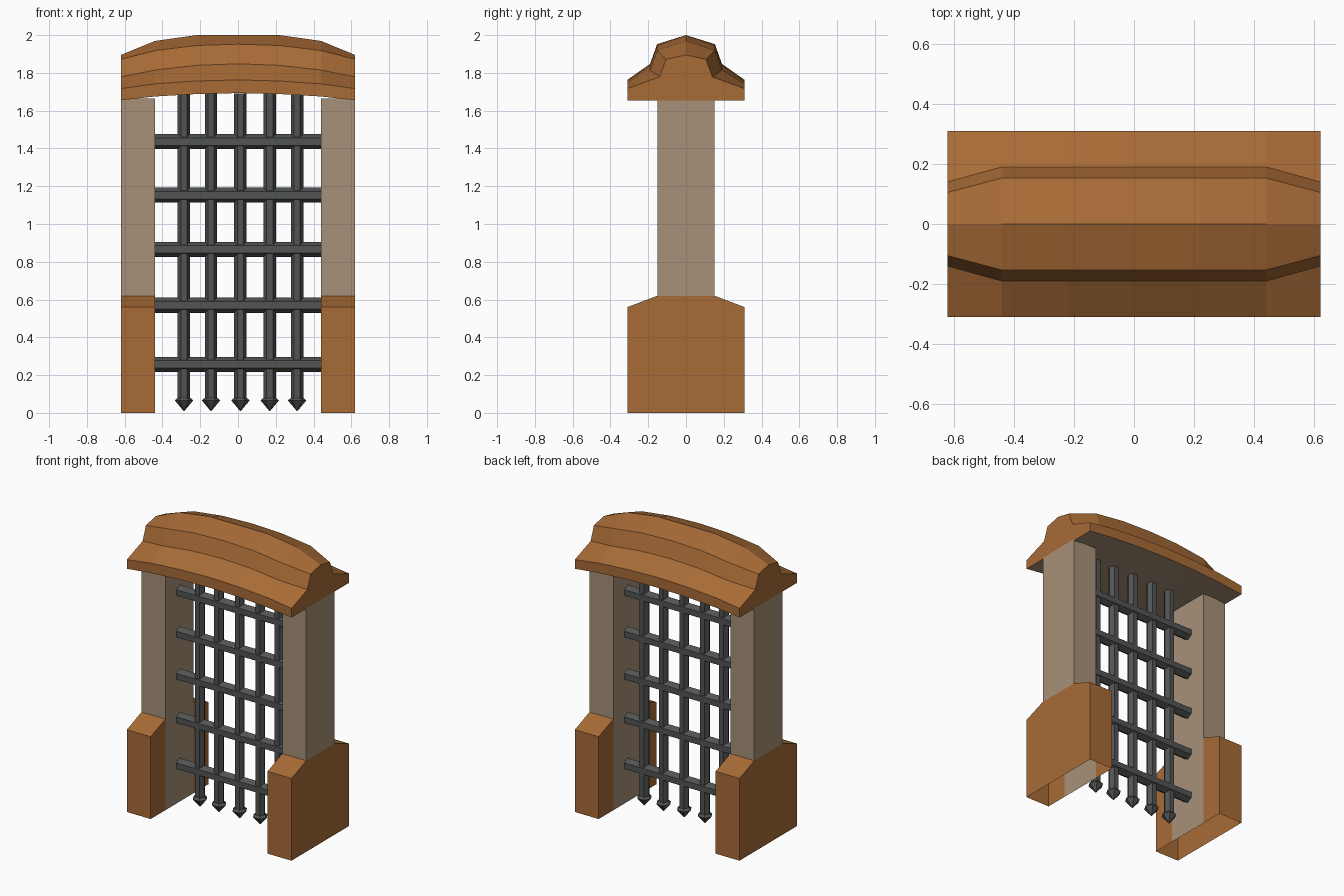
import bpy, bmesh, math

if "Cube" in bpy.data.objects:
    bpy.data.objects.remove(bpy.data.objects["Cube"])


def material(name, color):
    m = bpy.data.materials.new(name)
    m.diffuse_color = (*color, 1)
    m.use_nodes = True
    m.node_tree.nodes["Principled BSDF"].inputs["Base Color"].default_value = m.diffuse_color
    return m


ORANGE = material("orange clay", (0.39, 0.147, 0.037))
TAN = material("tan stone", (0.39, 0.285, 0.19))
IRON = material("dark iron", (0.085, 0.088, 0.088))


def finish(bm, name, mats, rule=None):
    bmesh.ops.remove_doubles(bm, verts=bm.verts, dist=1e-5)
    bmesh.ops.recalc_face_normals(bm, faces=bm.faces)
    for f in bm.faces:
        if rule:
            f.material_index = rule(f)
    me = bpy.data.meshes.new(name)
    bm.to_mesh(me)
    bm.free()
    for m in mats:
        me.materials.append(m)
    ob = bpy.data.objects.new(name, me)
    bpy.context.collection.objects.link(ob)
    return ob


def loft(bm, rings):
    """Skin closed rings of points and cap both ends."""
    vs = [[bm.verts.new(p) for p in r] for r in rings]
    n = len(vs[0])
    for a, b in zip(vs, vs[1:]):
        for i in range(n):
            j = (i + 1) % n
            bm.faces.new((a[i], a[j], b[j], b[i]))
    bm.faces.new(vs[0][::-1])
    bm.faces.new(vs[-1])


# Arched roof: (x, y and z of the moulding from eave bottom to ridge)
half = [
    (0.00, 0.19, 0.153, 1.693, 1.763, 1.848, 1.952, 2.00),
    (0.22, 0.19, 0.153, 1.688, 1.757, 1.840, 1.945, 2.00),
    (0.44, 0.19, 0.153, 1.675, 1.742, 1.815, 1.918, 1.969),
    (0.62, 0.14, 0.105, 1.655, 1.717, 1.779, 1.872, 1.895),
]
stations = [(-s[0], *s[1:]) for s in half[:0:-1]] + half
rings = []
for x, y1, y2, zb, ze, z1, z2, zt in stations:
    side = [(0.31, zb), (0.31, ze), (y1, z1), (y2, z2)]
    prof = side + [(0, zt)] + [(-y, z) for y, z in side[::-1]]
    rings.append([(x, y, z) for y, z in prof])
bm = bmesh.new()
loft(bm, rings)
finish(bm, "roof", [ORANGE, TAN], lambda f: 1 if f.normal.z < -0.9 else 0)

# Post with buttressed base, open underneath, mirrored to the other side
XI, XO, W, B, ZE, ZS, ZT = 0.44, 0.62, 0.152, 0.31, 0.56, 0.62, 1.665
bm = bmesh.new()


def face(pts, mat):
    bm.faces.new([bm.verts.new(p) for p in pts]).material_index = mat


face([(XO, y, z) for y, z in ((-B, 0), (B, 0), (B, ZE), (W, ZS), (-W, ZS), (-B, ZE))], 0)
face([(XO, y, z) for y, z in ((-W, ZS), (W, ZS), (W, ZT), (-W, ZT))], 1)
face([(XI, y, z) for y, z in ((-W, 0), (-W, ZS), (-W, ZT), (W, ZT), (W, ZS), (W, 0))], 1)
for s in (-1, 1):
    face([(XI, s * y, z) for y, z in ((W, 0), (B, 0), (B, ZE), (W, ZS))], 0)
    outline = [(B, 0), (B, ZE), (W, ZS), (W, ZT)]
    for k in range(3):
        (ya, za), (yb, zb) = outline[k], outline[k + 1]
        face([(XI, s * ya, za), (XO, s * ya, za), (XO, s * yb, zb), (XI, s * yb, zb)], k // 2)
posts = finish(bm, "posts", [ORANGE, TAN])
posts.modifiers.new("mirror", "MIRROR").use_axis = (True, False, False)

# Iron grille: six-sided bars
hexagon = [(math.cos(i * math.pi / 3), math.sin(i * math.pi / 3)) for i in range(6)]

# Upright bars with pointed tips
bm = bmesh.new()
for x in (-0.286, -0.143, 0.013, 0.168, 0.313):
    spear = ((0.002, 0.01), (0.049, 0.066), (0.033, 0.08), (0.033, 1.69))
    loft(bm, [[(x + r * c, r * s, z) for c, s in hexagon] for r, z in spear])
finish(bm, "upright_bars", [IRON])

# Cross bars
bm = bmesh.new()
for z in (0.257, 0.57, 0.866, 1.153, 1.436):
    loft(bm, [[(x, 0.04 * s, z + 0.04 * c) for c, s in hexagon] for x in (-0.44, 0.44)])
finish(bm, "cross_bars", [IRON])
